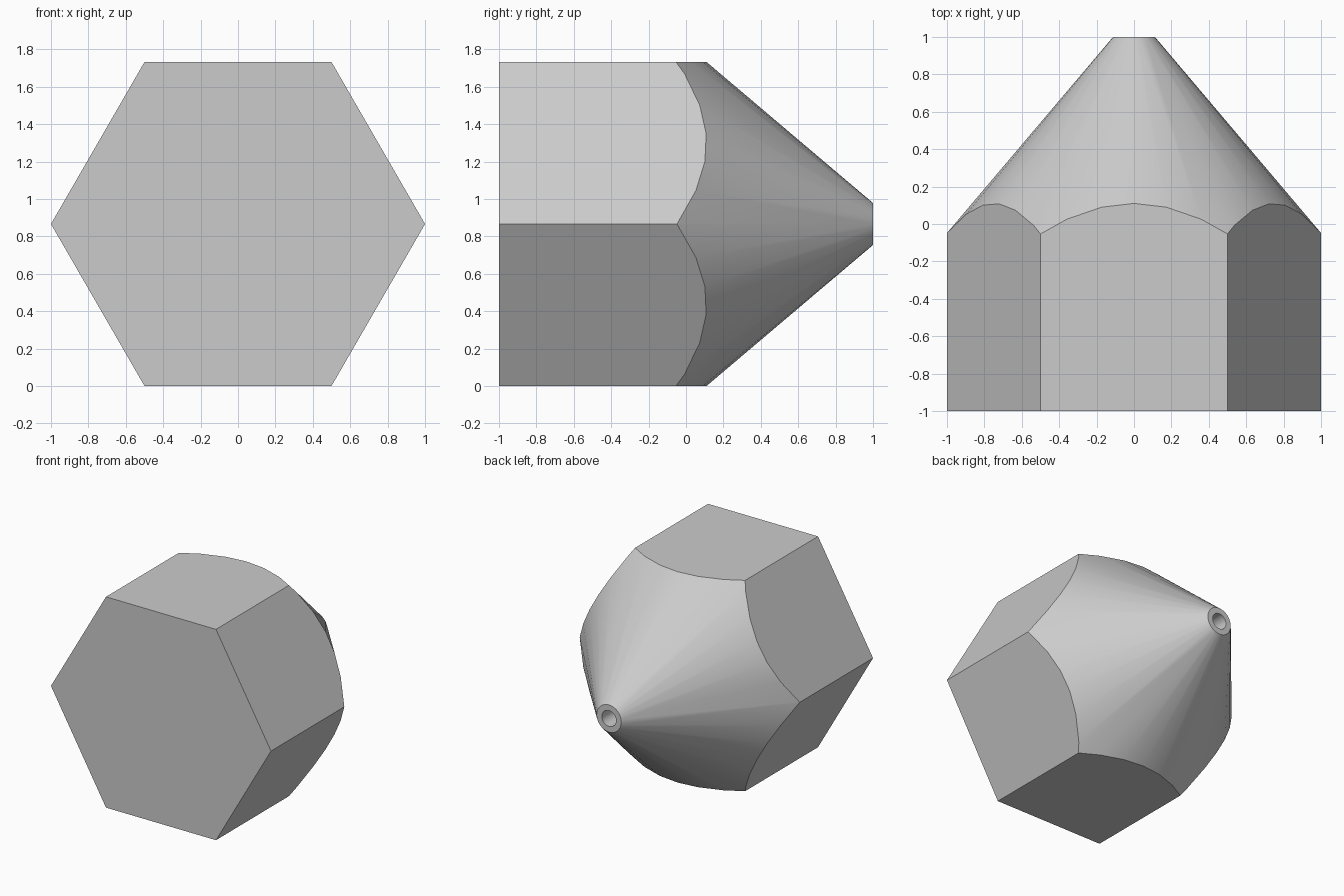
import bpy, bmesh, math
from mathutils import Matrix, Vector

default = bpy.data.objects.get("Cube")
if default:
    bpy.data.objects.remove(default, do_unlink=True)

APOTHEM = math.sqrt(3) / 2
TIP_RADIUS, BORE_RADIUS, BORE_DEPTH = 0.112, 0.065, 0.4
SLOPE = (APOTHEM - TIP_RADIUS) / (1 - 0.11)

# Single plain grey
grey = bpy.data.materials.new("plain_grey")
grey.use_nodes = True
colour = (0.6, 0.6, 0.6, 1)
grey.diffuse_color = colour
grey.node_tree.nodes["Principled BSDF"].inputs["Base Color"].default_value = colour

# Long cone pointing along +y
bm = bmesh.new()
bmesh.ops.create_cone(bm, cap_ends=True, segments=32, depth=2,
                      radius1=TIP_RADIUS + 2 * SLOPE, radius2=TIP_RADIUS,
                      matrix=Matrix.Rotation(-math.pi / 2, 4, "X"))

# Bore in the flat tip: shrink the cap inward, then push it down
tip = max(bm.faces, key=lambda f: f.calc_center_median().y)
for scale, depth in ((BORE_RADIUS / TIP_RADIUS, 0), (1, BORE_DEPTH)):
    tip = bmesh.ops.extrude_discrete_faces(bm, faces=[tip])["faces"][0]
    for v in tip.verts:
        v.co.x *= scale
        v.co.z *= scale
        v.co.y -= depth

# Slice the six flat sides of the hexagonal body
for i in range(6):
    angle = math.radians(30 + 60 * i)
    normal = Vector((math.cos(angle), 0, math.sin(angle)))
    cut = bmesh.ops.bisect_plane(bm, geom=bm.verts[:] + bm.edges[:] + bm.faces[:],
                                 plane_co=normal * APOTHEM, plane_no=normal,
                                 clear_outer=True)["geom_cut"]
    bmesh.ops.holes_fill(bm, edges=[e for e in bm.edges if e.is_boundary], sides=0)

bmesh.ops.recalc_face_normals(bm, faces=bm.faces[:])
bmesh.ops.translate(bm, verts=bm.verts[:], vec=(0, 0, APOTHEM))

mesh = bpy.data.meshes.new("hexagonal_body_with_cone")
bm.to_mesh(mesh)
bm.free()
mesh.materials.append(grey)
body = bpy.data.objects.new("hexagonal_body_with_cone", mesh)
bpy.context.scene.collection.objects.link(body)

# Smooth cone and bore, crisp flat sides
bpy.ops.object.select_all(action="DESELECT")
body.select_set(True)
bpy.context.view_layer.objects.active = body
bpy.ops.object.shade_smooth_by_angle(angle=math.radians(25))
